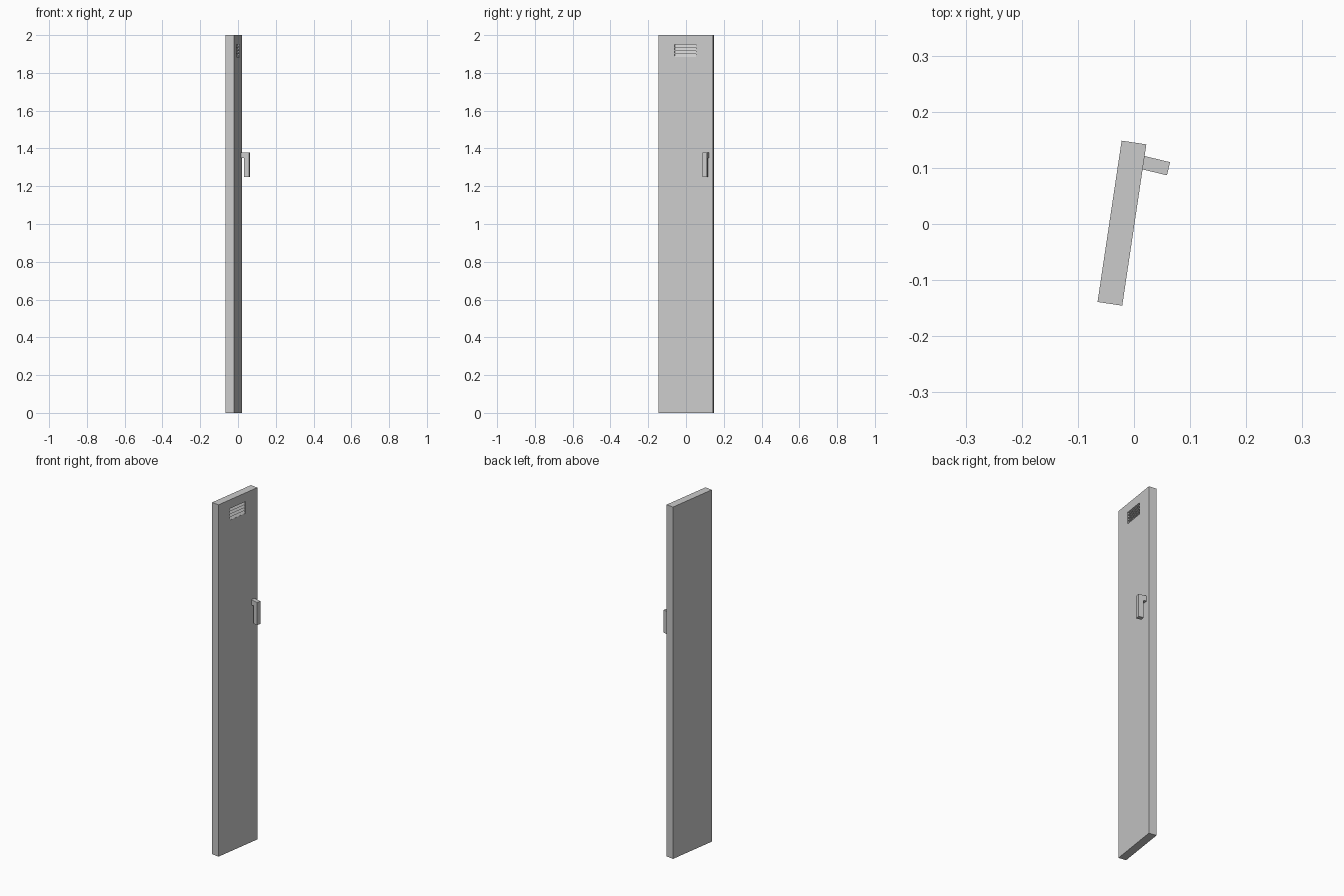
import bpy, bmesh
from math import radians

if "Cube" in bpy.data.objects:
    bpy.data.objects.remove(bpy.data.objects["Cube"])


def prism(name, profile, y0, y1, loc, angle):
    """Extrude an x-z profile along local y, then turn it about z."""
    bm = bmesh.new()
    face = bm.faces.new([bm.verts.new((x, y0, z)) for x, z in profile])
    ext = bmesh.ops.extrude_face_region(bm, geom=[face])
    moved = [v for v in ext["geom"] if isinstance(v, bmesh.types.BMVert)]
    bmesh.ops.translate(bm, verts=moved, vec=(0, y1 - y0, 0))
    bmesh.ops.recalc_face_normals(bm, faces=bm.faces)
    mesh = bpy.data.meshes.new(name)
    bm.to_mesh(mesh)
    bm.free()
    obj = bpy.data.objects.new(name, mesh)
    bpy.context.collection.objects.link(obj)
    obj.location = loc
    obj.rotation_euler.z = radians(-angle)
    return obj


TILT = 8.5
FACE = (0.0005, -0.0018, 0)

# Tall door panel, front face on local x = 0
door = prism("door_panel", [(-0.0445, 0), (0, 0), (0, 2), (-0.0445, 2)],
             -0.1453, 0.1453, FACE, TILT)

# Louvred vent: one sawtooth cutter sunk into the face
top, pitch, count, depth = 1.95, 0.0165, 4, 0.012
saw = [(0.01, top)]
for i in range(count):
    z = top - i * pitch
    saw += [(-depth, z), (-0.001, z - pitch)]
saw.append((0.01, top - count * pitch))
cutter = prism("vent_cutter", saw, -0.059, 0.056, FACE, TILT)
cutter.hide_render = True
cutter.display_type = 'WIRE'

cut = door.modifiers.new("vent", 'BOOLEAN')
cut.operation = 'DIFFERENCE'
cut.solver = 'EXACT'
cut.object = cutter
bpy.context.view_layer.objects.active = door
bpy.ops.object.modifier_apply(modifier=cut.name)
bpy.data.objects.remove(cutter)

# Hooked pull handle, turned slightly further than the door
hook = [(-0.049, 1.378), (0, 1.378), (0, 1.249), (-0.029, 1.249),
        (-0.029, 1.349), (-0.049, 1.349)]
prism("handle", hook, -0.012, 0.012, (0.0615, 0.0985, 0), 13.5)
